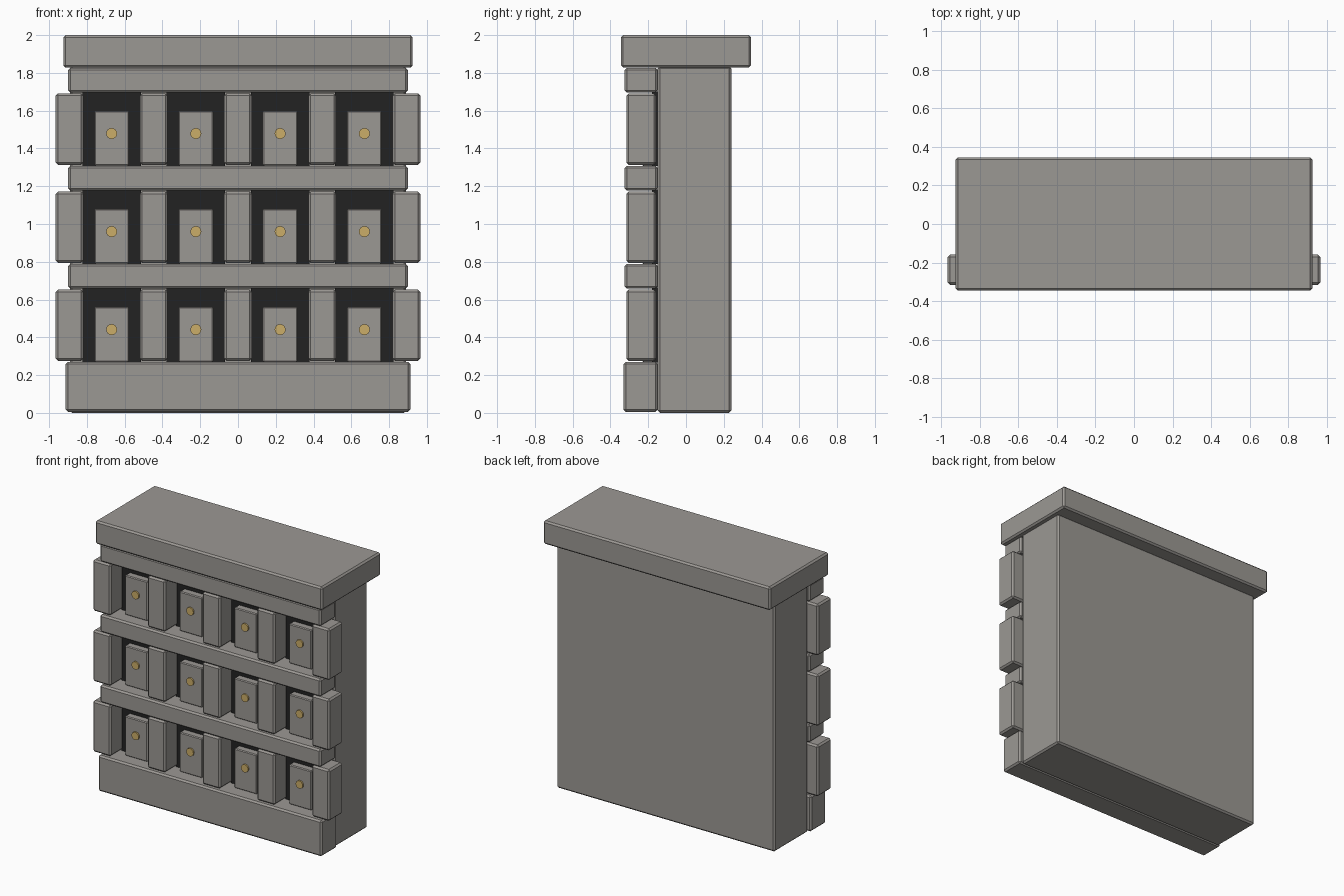
import bpy
import math

if "Cube" in bpy.data.objects:
    bpy.data.objects.remove(bpy.data.objects["Cube"], do_unlink=True)


def make_material(name, color):
    mat = bpy.data.materials.new(name)
    mat.use_nodes = True
    mat.diffuse_color = (*color, 1)
    mat.node_tree.nodes["Principled BSDF"].inputs["Base Color"].default_value = (*color, 1)
    return mat


stone = make_material("grey stone", (0.33, 0.315, 0.295))
shadow = make_material("dark recess", (0.016, 0.016, 0.016))
brass = make_material("brass", (0.6, 0.42, 0.14))


def box(name, x, y, z, mat=stone, bevel=0.012):
    """Box from (min, max) ranges, with chamfered edges."""
    ranges = (x, y, z)
    bpy.ops.mesh.primitive_cube_add(size=1, location=[(a + b) / 2 for a, b in ranges])
    obj = bpy.context.object
    obj.name = name
    obj.scale = [b - a for a, b in ranges]
    bpy.ops.object.transform_apply(location=False, rotation=False, scale=True)
    obj.data.materials.append(mat)
    if bevel:
        mod = obj.modifiers.new("chamfer", "BEVEL")
        mod.width = bevel
        mod.segments = 1
    return obj


# Main block, plinth and roof slab
box("main_block", (-0.89, 0.89), (-0.15, 0.24), (0, 1.835))
box("plinth", (-0.912, 0.912), (-0.33, -0.15), (0.005, 0.27))
box("roof_slab", (-0.925, 0.925), (-0.345, 0.345), (1.828, 2))

PITCH = 0.446
for row in range(3):
    base = 0.273 + row * 0.519

    # Horizontal beam above the row
    box(f"beam_{row}", (-0.9, 0.9), (-0.325, -0.15), (base + 0.385, base + 0.516))

    # Upright pillars between the niches
    for i in range(5):
        x = (i - 2) * PITCH
        box(f"pillar_{row}_{i}", (x - 0.073, x + 0.073), (-0.316, -0.158),
            (base + 0.002, base + 0.38))

    # Niches with a dark back, a door and a round knob
    for i in range(4):
        x = (i - 1.5) * PITCH
        box(f"niche_back_{row}_{i}", (x - 0.155, x + 0.155), (-0.18, -0.145),
            (base - 0.005, base + 0.39), shadow, 0)
        box(f"door_{row}_{i}", (x - 0.092, x + 0.092), (-0.232, -0.17),
            (base - 0.003, base + 0.288), stone, 0.006)
        bpy.ops.mesh.primitive_cylinder_add(
            vertices=16, radius=0.029, depth=0.03,
            location=(x, -0.228, base + 0.168), rotation=(math.pi / 2, 0, 0))
        knob = bpy.context.object
        knob.name = f"knob_{row}_{i}"
        knob.data.materials.append(brass)
        bpy.ops.object.shade_smooth_by_angle()
